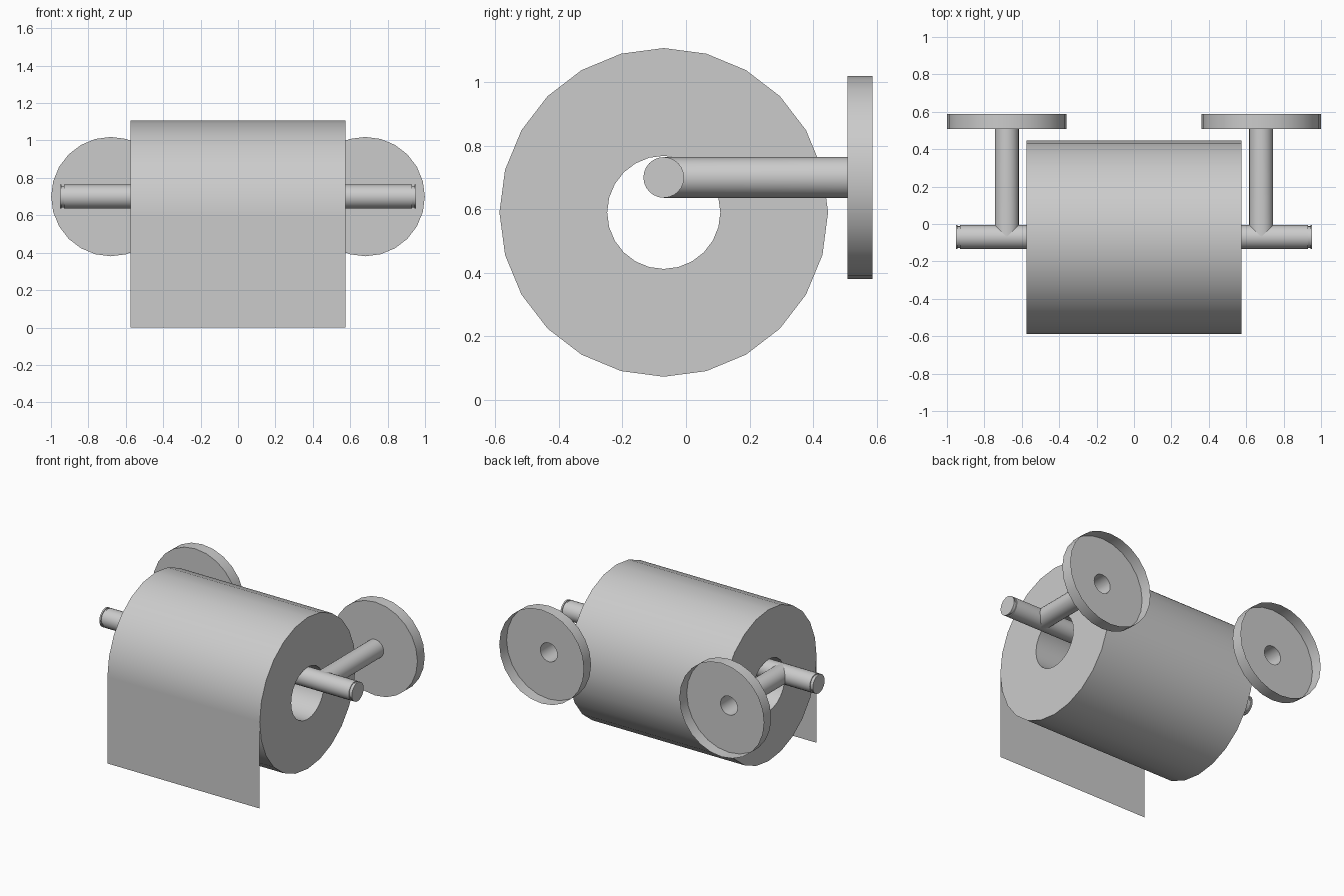
import bpy, bmesh, math
from mathutils import Vector

if "Cube" in bpy.data.objects:
    bpy.data.objects.remove(bpy.data.objects["Cube"])

SIDES = 24


def make_object(name, bm, smooth=True):
    bmesh.ops.recalc_face_normals(bm, faces=bm.faces[:])
    mesh = bpy.data.meshes.new(name)
    bm.to_mesh(mesh)
    bm.free()
    obj = bpy.data.objects.new(name, mesh)
    bpy.context.collection.objects.link(obj)
    bpy.ops.object.select_all(action='DESELECT')
    obj.select_set(True)
    bpy.context.view_layer.objects.active = obj
    if smooth:
        bpy.ops.object.shade_smooth_by_angle(angle=math.radians(30))
    return obj


def lathe(profile, axis, centre, closed=False, caps=False):
    """Revolve (distance, radius) points about a line along x or y."""
    bm = bmesh.new()
    rings = []
    for d, r in profile:
        ring = []
        for i in range(SIDES):
            a = 2 * math.pi * i / SIDES
            c, s = r * math.cos(a), r * math.sin(a)
            offset = Vector((d, c, s)) if axis == 'x' else Vector((c, d, s))
            ring.append(bm.verts.new(Vector(centre) + offset))
        rings.append(ring)
    pairs = list(zip(rings, rings[1:]))
    if closed:
        pairs.append((rings[-1], rings[0]))
    for a, b in pairs:
        for i in range(SIDES):
            j = (i + 1) % SIDES
            bm.faces.new((a[i], a[j], b[j], b[i]))
    if caps:
        bm.faces.new(rings[0])
        bm.faces.new(rings[-1])
    return bm, rings


# Paper roll with an open core
W = 0.575
bm, _ = lathe([(-W, 0.517), (W, 0.517), (W, 0.178), (-W, 0.178)],
              'x', (0, -0.07, 0.59), closed=True)
make_object("paper_roll", bm)

# Loose sheet hanging from the front of the roll
bm = bmesh.new()
bm.faces.new([bm.verts.new((x, -0.587, z))
              for x, z in ((-W, 0), (W, 0), (W, 0.59), (-W, 0.59))])
make_object("hanging_sheet", bm, smooth=False)

# Holder bar with a groove near each end
R = 0.064
half = [(0.93, R), (0.93, 0.058), (0.943, 0.058), (0.943, R), (0.953, R)]
bar = [(-d, r) for d, r in reversed(half)] + half
bm, _ = lathe(bar, 'x', (0, -0.07, 0.70), caps=True)
make_object("holder_bar", bm)

# Wall bracket: hollow post flaring into a cup-shaped wall plate, open at the back
bm, rings = lathe([(0, R), (0.508, R), (0.508, 0.319), (0.587, 0.319)],
                  'y', (0.68, 0, 0.70))
for v in rings[0]:
    # Fit the post end to the round bar
    v.co.y = -0.07 + abs(v.co.x - 0.68)
bracket = make_object("wall_bracket", bm)
bracket.modifiers.new("mirror", 'MIRROR').use_axis = (True, False, False)
